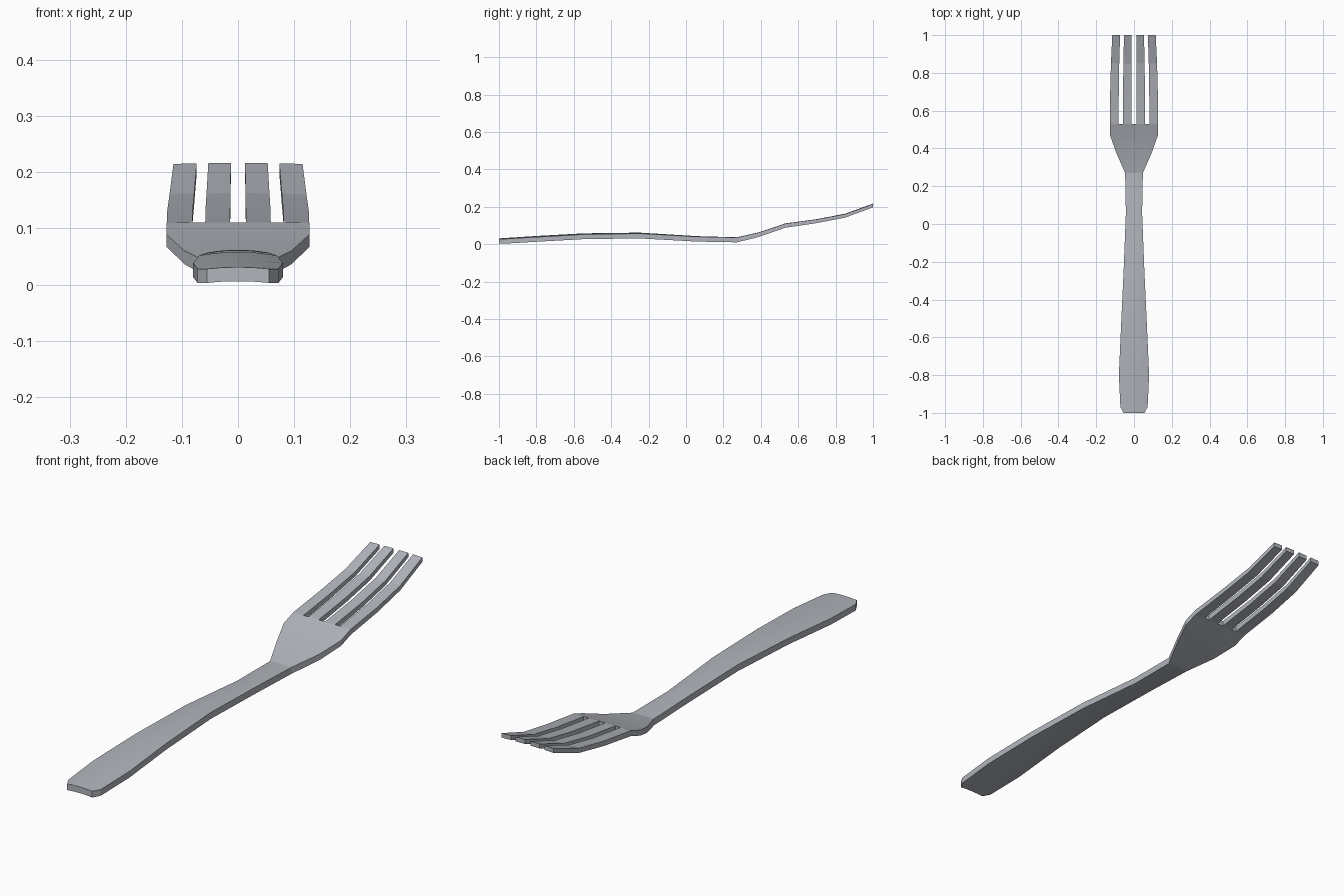
import bpy
import bmesh

cube = bpy.data.objects.get("Cube")
if cube:
    bpy.data.objects.remove(cube, do_unlink=True)

steel = bpy.data.materials.new("brushed_steel")
steel.use_nodes = True
steel.diffuse_color = (0.44, 0.46, 0.50, 1)
steel.node_tree.nodes["Principled BSDF"].inputs["Base Color"].default_value = (0.44, 0.46, 0.50, 1)

# Stations along the fork: y, half width, top height, edge drop, thickness
STATIONS = [
    (-1.00, 0.055, 0.031, 0.003, 0.025),
    (-0.97, 0.072, 0.033, 0.005, 0.025),
    (-0.80, 0.080, 0.044, 0.006, 0.025),
    (-0.55, 0.069, 0.058, 0.006, 0.025),
    (-0.25, 0.055, 0.062, 0.005, 0.026),
    (0.06, 0.043, 0.043, 0.003, 0.026),
    (0.27, 0.047, 0.037, 0.001, 0.026),
    (0.38, 0.095, 0.061, 0.001, 0.024),
    (0.47, 0.127, 0.090, 0.001, 0.022),
    (0.53, 0.127, 0.111, 0.001, 0.022),
    (0.70, 0.126, 0.134, 0.001, 0.020),
    (0.85, 0.122, 0.163, 0.002, 0.019),
    (1.00, 0.115, 0.217, 0.002, 0.018),
]
# Columns across the width; every second strip carries on as a tine
HALF_COLUMNS = [0.11, 0.46, 0.64, 1.0]
COLUMNS = [-c for c in reversed(HALF_COLUMNS)] + HALF_COLUMNS
TINE_START = 0.53

# Arched top surface, with slots left open between the tines
bm = bmesh.new()
thickness = {}
grid = []
for y, half, top, drop, thick in STATIONS:
    row = [bm.verts.new((c * half, y, top - drop * c * c)) for c in COLUMNS]
    grid.append(row)
    thickness[round(y, 3)] = thick
for (y, *_), near, far in zip(STATIONS, grid, grid[1:]):
    for i in range(len(COLUMNS) - 1):
        if y < TINE_START or i % 2 == 0:
            bm.faces.new((near[i], near[i + 1], far[i + 1], far[i]))

# Drop a copy of the surface to give the metal its thickness
bmesh.ops.delete(bm, geom=[v for v in bm.verts if not v.link_faces], context="VERTS")
top_faces = list(bm.faces)
result = bmesh.ops.extrude_face_region(bm, geom=top_faces, use_keep_orig=True)
for v in result["geom"]:
    if isinstance(v, bmesh.types.BMVert):
        v.co.z -= thickness[round(v.co.y, 3)]
bmesh.ops.recalc_face_normals(bm, faces=bm.faces)

mesh = bpy.data.meshes.new("fork")
bm.to_mesh(mesh)
bm.free()
mesh.materials.append(steel)
fork = bpy.data.objects.new("fork", mesh)
bpy.context.collection.objects.link(fork)

# Soft along the gentle curves, crisp at the rims
bpy.context.view_layer.objects.active = fork
fork.select_set(True)
bpy.ops.object.shade_smooth_by_angle(angle=0.15)
